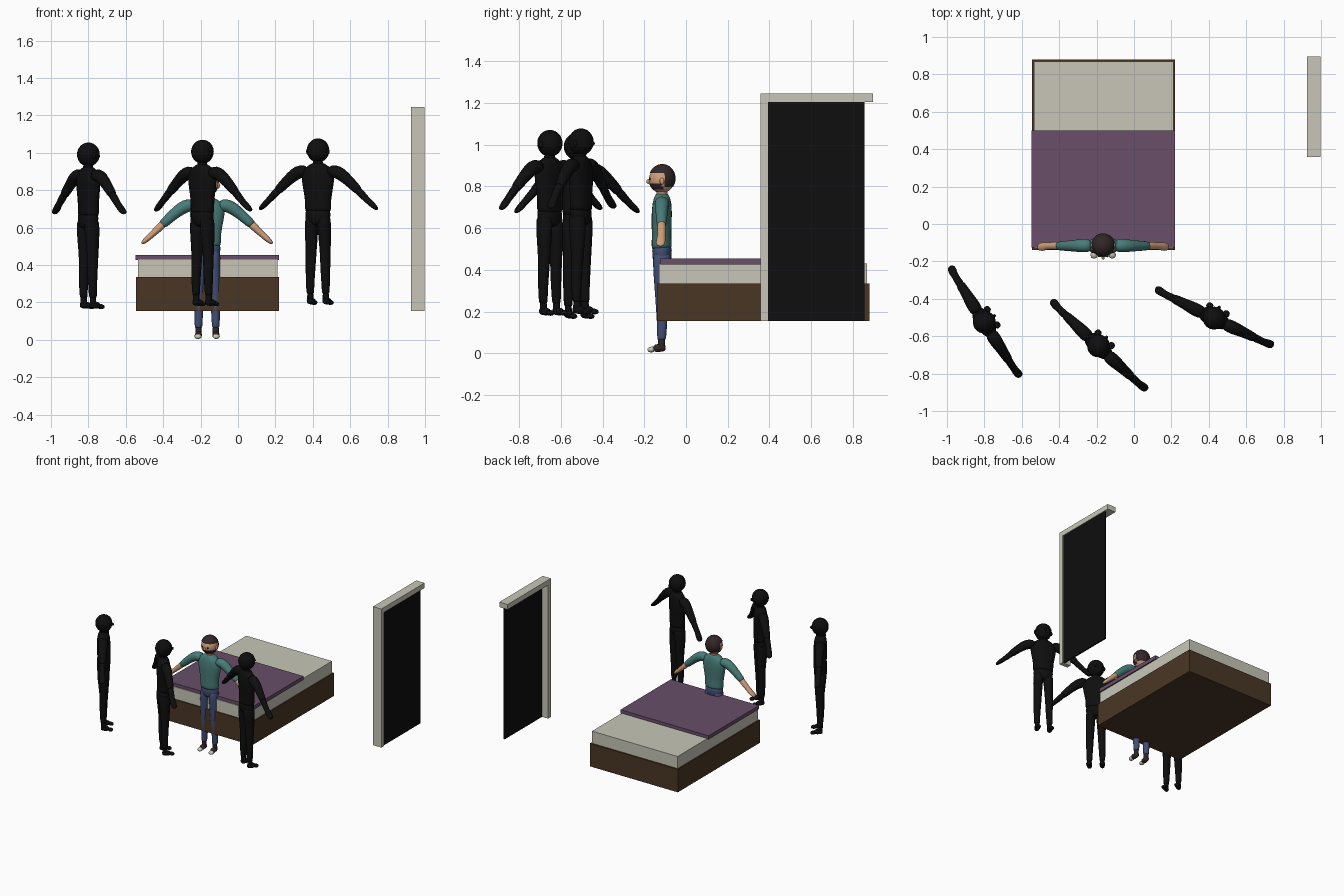
import bpy, bmesh, math
from mathutils import Vector, Matrix

if "Cube" in bpy.data.objects:
    bpy.data.objects.remove(bpy.data.objects["Cube"])


def srgb(r, g, b):
    return [((c / 255 + 0.055) / 1.055) ** 2.4 if c > 10 else c / 255 / 12.92 for c in (r, g, b)]


def material(name, *rgb):
    m = bpy.data.materials.new(name)
    m.diffuse_color = (*srgb(*rgb), 1)
    m.use_nodes = True
    m.node_tree.nodes["Principled BSDF"].inputs["Base Color"].default_value = m.diffuse_color
    return m


BLACK = material("black", 14, 14, 14)
CREAM = material("cream", 200, 198, 184)
WOOD = material("dark_wood", 74, 54, 36)
PURPLE = material("purple", 104, 78, 104)
TEAL = material("teal", 72, 124, 120)
DENIM = material("denim_blue", 66, 78, 118)
SKIN = material("skin", 206, 158, 122)
HAIR = material("dark_brown", 50, 38, 40)


def finish(name, bm, mats, matrix=None, smooth=False, subsurf=0):
    bmesh.ops.recalc_face_normals(bm, faces=bm.faces)
    me = bpy.data.meshes.new(name)
    bm.to_mesh(me)
    bm.free()
    for m in mats:
        me.materials.append(m)
    for p in me.polygons:
        p.use_smooth = smooth
    ob = bpy.data.objects.new(name, me)
    if matrix:
        ob.matrix_world = matrix
    bpy.context.collection.objects.link(ob)
    if subsurf:
        ob.modifiers.new("round", 'SUBSURF').levels = subsurf
        ob.modifiers["round"].render_levels = subsurf
    return ob


def box(name, x, y, z, mat):
    bm = bmesh.new()
    bmesh.ops.create_cube(bm, size=1)
    for v in bm.verts:
        v.co = [a + (c + 0.5) * (b - a) for c, (a, b) in zip(v.co, (x, y, z))]
    return finish(name, bm, [mat])


def loft(name, rings, mat, matrix, side=1, sides=12):
    """Tube through rings of (x, y, z, width radius, depth radius)."""
    bm = bmesh.new()
    pts = [Vector((r[0] * side, r[1], r[2])) for r in rings]
    loops = []
    for i, p in enumerate(pts):
        t = (pts[min(i + 1, len(pts) - 1)] - pts[max(i - 1, 0)]).normalized()
        ref = Vector((0, 0, 1)) if abs(t.y) > 0.8 else Vector((0, 1, 0))
        u = t.cross(ref).normalized()
        v = u.cross(t)
        ru, rv = rings[i][3] * 1.03, rings[i][4] * 1.03
        loops.append([bm.verts.new(p + u * ru * math.cos(a) + v * rv * math.sin(a))
                      for a in (2 * math.pi * k / sides for k in range(sides))])
    for a, b in zip(loops, loops[1:]):
        for k in range(sides):
            n = (k + 1) % sides
            bm.faces.new((a[k], a[n], b[n], b[k]))
    bm.faces.new(loops[0])
    bm.faces.new(loops[-1])
    return finish(name, bm, [mat], matrix, True, 1)


def ball(name, centre, radii, mats, matrix, rule=None, keep=None, seg=32):
    bm = bmesh.new()
    bmesh.ops.create_uvsphere(bm, u_segments=seg, v_segments=seg * 3 // 4, radius=1)
    for v in bm.verts:
        v.co = [c + a * r for c, a, r in zip(centre, v.co, radii)]
    if keep:
        drop = [f for f in bm.faces if not keep(f.calc_center_median())]
        bmesh.ops.delete(bm, geom=drop, context='FACES')
    if rule:
        for f in bm.faces:
            f.material_index = rule(f.calc_center_median())
    return finish(name, bm, mats, matrix, True)


def figure(tag, x, y, z, turn, shadow):
    M = Matrix.Translation((x, y, z)) @ Matrix.Rotation(turn, 4, 'Z')
    pick = lambda m: BLACK if shadow else m
    shirt, jeans, skin, dark, pale = map(pick, (TEAL, DENIM, SKIN, HAIR, CREAM))

    # Torso and neck
    loft(tag + "_shirt", [(0, 0.002, .495, .070, .046), (0, 0, .51, .076, .050),
                          (0, 0, .56, .073, .046), (0, 0, .64, .090, .050),
                          (0, .002, .70, .100, .048), (0, .002, .735, .078, .042),
                          (0, .002, .757, .036, .032), (0, .002, .762, .028, .026)], shirt, M)
    loft(tag + "_neck", [(0, .004, .735, .030, .028), (0, .002, .76, .026, .026),
                         (0, 0, .80, .026, .027)], skin, M)
    loft(tag + "_hips", [(0, .002, .425, .045, .035), (0, .002, .45, .070, .047),
                         (0, .002, .49, .073, .048), (0, .002, .52, .070, .046)], jeans, M)

    # Arms, legs and shoes
    for s, side in ((1, "left"), (-1, "right")):
        n = f"{tag}_{side}_"
        loft(n + "sleeve", [(.06, .002, .715, .028, .034), (.10, .002, .718, .036, .036),
                            (.135, .001, .703, .035, .034), (.18, 0, .668, .029, .028),
                            (.235, 0, .617, .025, .025), (.241, 0, .611, .021, .021)], shirt, M, s)
        loft(n + "forearm", [(.225, 0, .627, .020, .020), (.25, 0, .602, .022, .022),
                             (.295, 0, .560, .016, .018), (.315, -.003, .542, .016, .023),
                             (.340, -.006, .520, .012, .022), (.350, -.006, .511, .006, .012)],
             skin, M, s)
        loft(n + "trouser_leg", [(.036, .002, .49, .030, .040), (.037, .002, .44, .036, .045),
                                 (.040, 0, .36, .033, .038), (.042, -.002, .27, .028, .029),
                                 (.044, .002, .20, .027, .028), (.046, .002, .11, .022, .023),
                                 (.046, 0, .065, .021, .022), (.046, 0, .06, .015, .016)],
             jeans, M, s)
        loft(n + "ankle", [(.046, 0, .09, .017, .018), (.046, 0, .03, .019, .020),
                           (.046, -.002, .014, .015, .018)], dark, M, s, 8)
        loft(n + "shoe", [(.046, .020, .024, .010, .010), (.046, .014, .024, .019, .020),
                          (.047, -.020, .023, .021, .021), (.048, -.040, .019, .022, .017)],
             dark, M, s, 8)
        loft(n + "toe_cap", [(.048, -.034, .018, .0225, .0175), (.049, -.055, .014, .021, .014),
                             (.049, -.068, .012, .012, .009)], pale, M, s, 8)
        ball(n + "ear", (s * .060, .002, .822), (.008, .011, .016), [skin], M, seg=12)
        if not shadow:
            ball(n + "eye", (s * .022, -.056, .832), (.007, .005, .006), [dark], M, seg=12)

    # Head with a painted beard line, nose and hair shell
    beard = lambda c: int(.782 < c.z < .808 and -.052 < c.y < .005 or
                          .797 < c.z < .808 and c.y < 0)
    ball(tag + "_head", (0, 0, .828), (.060, .061, .064), [skin, dark], M, beard)
    ball(tag + "_nose", (0, -.062, .820), (.009, .011, .011), [skin], M, seg=12)
    if not shadow:
        ball(tag + "_hair", (0, .003, .835), (.064, .064, .069), [dark], M,
             keep=lambda c: c.z > .862 or (c.y > .012 and c.z > .795))


# Bed
box("bed_base", (-.545, .22), (-.14, .88), (.155, .335), WOOD)
box("mattress", (-.535, .21), (-.13, .868), (.335, .43), CREAM)
box("blanket", (-.547, .22), (-.125, .50), (.426, .455), PURPLE)

# Doorway
box("door_jamb", (.925, .997), (.357, .392), (.155, 1.205), CREAM)
box("door_lintel", (.925, .997), (.357, .895), (1.205, 1.245), CREAM)
box("door_opening", (.978, .990), (.392, .855), (.155, 1.205), BLACK)

# People: one in colour, three dark silhouettes turned towards the bed
figure("person", -.165, -.117, .003, 0, False)
for tag, x, y, z, f in (("silhouette_a", -.80, -.525, .163, (.55, .35)),
                        ("silhouette_b", -.19, -.652, .178, (.45, .48)),
                        ("silhouette_c", .428, -.503, .185, (.29, .60))):
    figure(tag, x, y, z, math.atan2(f[0], -f[1]), True)
